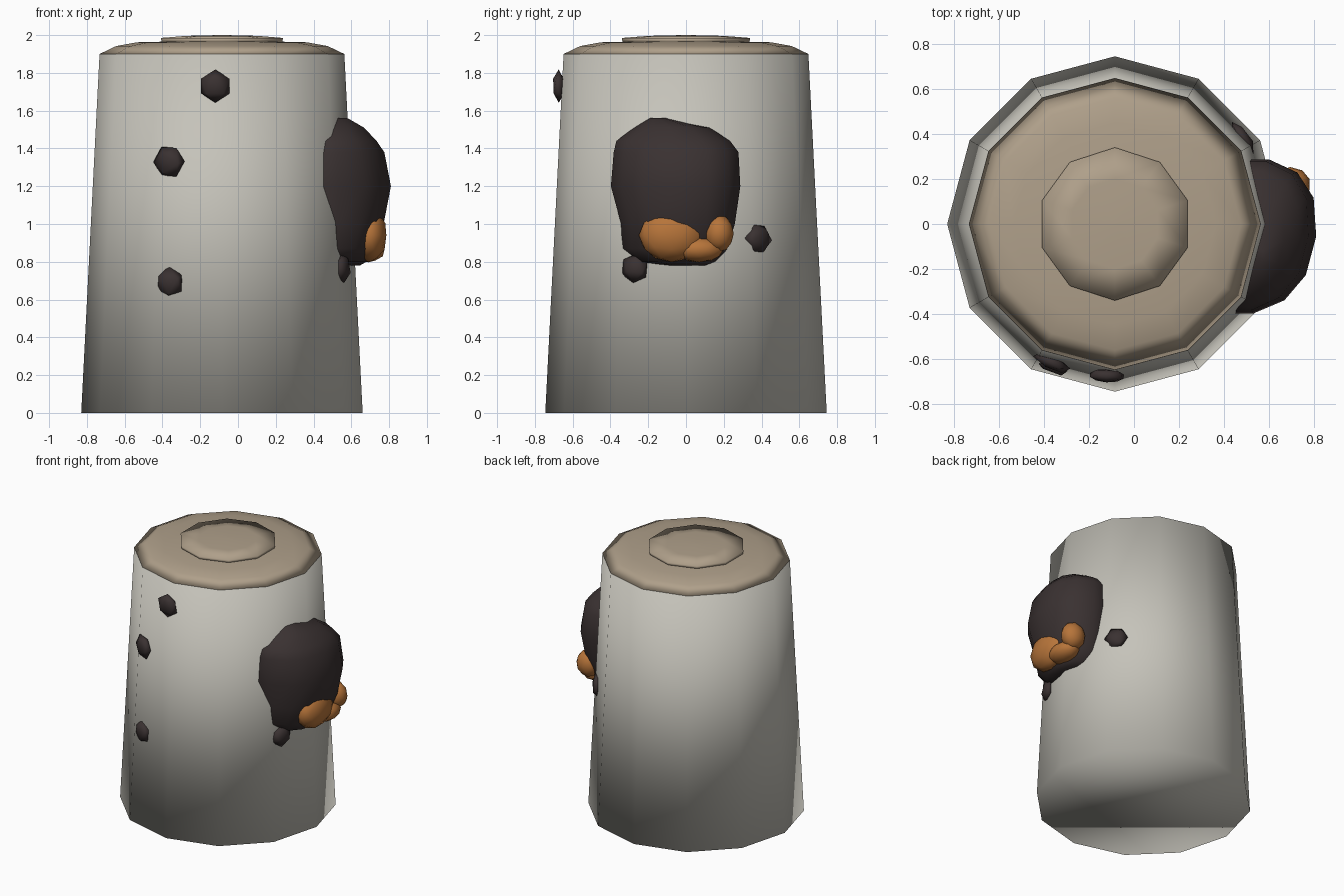
import bpy, bmesh, math
from mathutils import Matrix, Vector

if "Cube" in bpy.data.objects:
    bpy.data.objects.remove(bpy.data.objects["Cube"])

CX = -0.085  # trunk axis


def material(name, rgb):
    m = bpy.data.materials.new(name)
    m.diffuse_color = (*rgb, 1)
    m.use_nodes = True
    m.node_tree.nodes["Principled BSDF"].inputs["Base Color"].default_value = m.diffuse_color
    return m


BARK = material("pale bark", (0.56, 0.545, 0.49))
WOOD = material("cut wood", (0.43, 0.35, 0.255))
DARK = material("dark crust", (0.042, 0.031, 0.031))
ORANGE = material("orange core", (0.47, 0.175, 0.042))


def finish(bm, name, mat):
    bmesh.ops.recalc_face_normals(bm, faces=bm.faces[:])
    me = bpy.data.meshes.new(name)
    bm.to_mesh(me)
    bm.free()
    me.materials.append(mat)
    for p in me.polygons:
        p.use_smooth = True
    ob = bpy.data.objects.new(name, me)
    bpy.context.collection.objects.link(ob)
    return ob


def loft(name, rings, mat):
    """Skin a stack of equal-length point rings and cap both ends."""
    bm = bmesh.new()
    vs = [[bm.verts.new(p) for p in ring] for ring in rings]
    n = len(vs[0])
    for a, b in zip(vs, vs[1:]):
        for i in range(n):
            j = (i + 1) % n
            bm.faces.new((a[i], a[j], b[j], b[i]))
    bm.faces.new(vs[0][::-1])
    bm.faces.new(vs[-1])
    return finish(bm, name, mat)


def turned(name, profile, sides, mat):
    """Round part on the trunk axis, first corner pointing to +y."""
    rings = []
    for r, z in profile:
        rings.append([(CX + r * math.cos(math.pi / 2 + i * math.tau / sides),
                       r * math.sin(math.pi / 2 + i * math.tau / sides), z)
                      for i in range(sides)])
    return loft(name, rings, mat)


def blob(name, centre, radii, mat, turn=0.0, subdiv=2, spin=0.0):
    bm = bmesh.new()
    bmesh.ops.create_icosphere(bm, subdivisions=subdiv, radius=1)
    m = (Matrix.Translation(Vector(centre)) @ Matrix.Rotation(turn, 4, 'Z')
         @ Matrix.Diagonal((*radii, 1)) @ Matrix.Rotation(spin, 4, 'X'))
    bmesh.ops.transform(bm, matrix=m, verts=bm.verts[:])
    return finish(bm, name, mat)


# Trunk, sawn top and heartwood disc
turned("trunk", [(0.745, 0), (0.648, 1.9)], 12, BARK)
turned("sawn_top", [(0.648, 1.9), (0.56, 1.942), (0.45, 1.962), (0.2, 1.968)], 12, WOOD)
turned("heartwood_disc", [(0.335, 1.96), (0.34, 1.985), (0.2, 1.996), (0.02, 2.0)], 10, WOOD)

# Fungus crust: stacked rounded sections (z, y min, y max, x max)
rows = [(0.78, -0.12, 0.12, 0.64), (0.80, -0.27, 0.17, 0.68), (0.87, -0.345, 0.225, 0.725),
        (1.0, -0.35, 0.265, 0.77), (1.2, -0.405, 0.295, 0.81), (1.38, -0.39, 0.285, 0.775),
        (1.44, -0.375, 0.24, 0.735), (1.51, -0.28, 0.13, 0.67), (1.56, -0.2, -0.09, 0.59)]
rings = []
for z, y0, y1, xm in rows:
    ring = []
    for i in range(14):
        a = i * math.tau / 14
        c, s = math.cos(a), math.sin(a)
        bx = math.copysign(abs(c) ** 0.85, c)
        y = (y0 + y1) / 2 + (y1 - y0) / 2 * math.copysign(abs(s) ** 0.85, s)
        reach = xm - 0.47 if c > 0 else 0.12
        ring.append((0.47 + reach * bx + 0.1 * (y + 0.05), y, z))
    rings.append(ring)
loft("fungus_crust", rings, DARK)

# Orange exposed core: two lobes joined along the bottom
blob("core_large_lobe", (0.695, -0.075, 0.94), (0.095, 0.175, 0.142), ORANGE)
blob("core_small_lobe", (0.695, 0.175, 0.95), (0.09, 0.078, 0.1), ORANGE)
blob("core_lower_lobe", (0.69, 0.07, 0.865), (0.09, 0.13, 0.068), ORANGE)

# Flat dark knots on the bark: angle (deg), distance from axis, z, size
knots = [(267, 0.675, 1.73, 0.088), (245.5, 0.676, 1.33, 0.09), (246, 0.688, 0.69, 0.085),
         (34, 0.685, 0.92, 0.085), (-23, 0.695, 0.765, 0.08)]
for k, (deg, r, z, size) in enumerate(knots):
    a = math.radians(deg)
    blob(f"bark_knot_{k + 1}", (CX + r * math.cos(a), r * math.sin(a), z),
         (0.033, size, size), DARK, a, 1, 0.5 * k)
